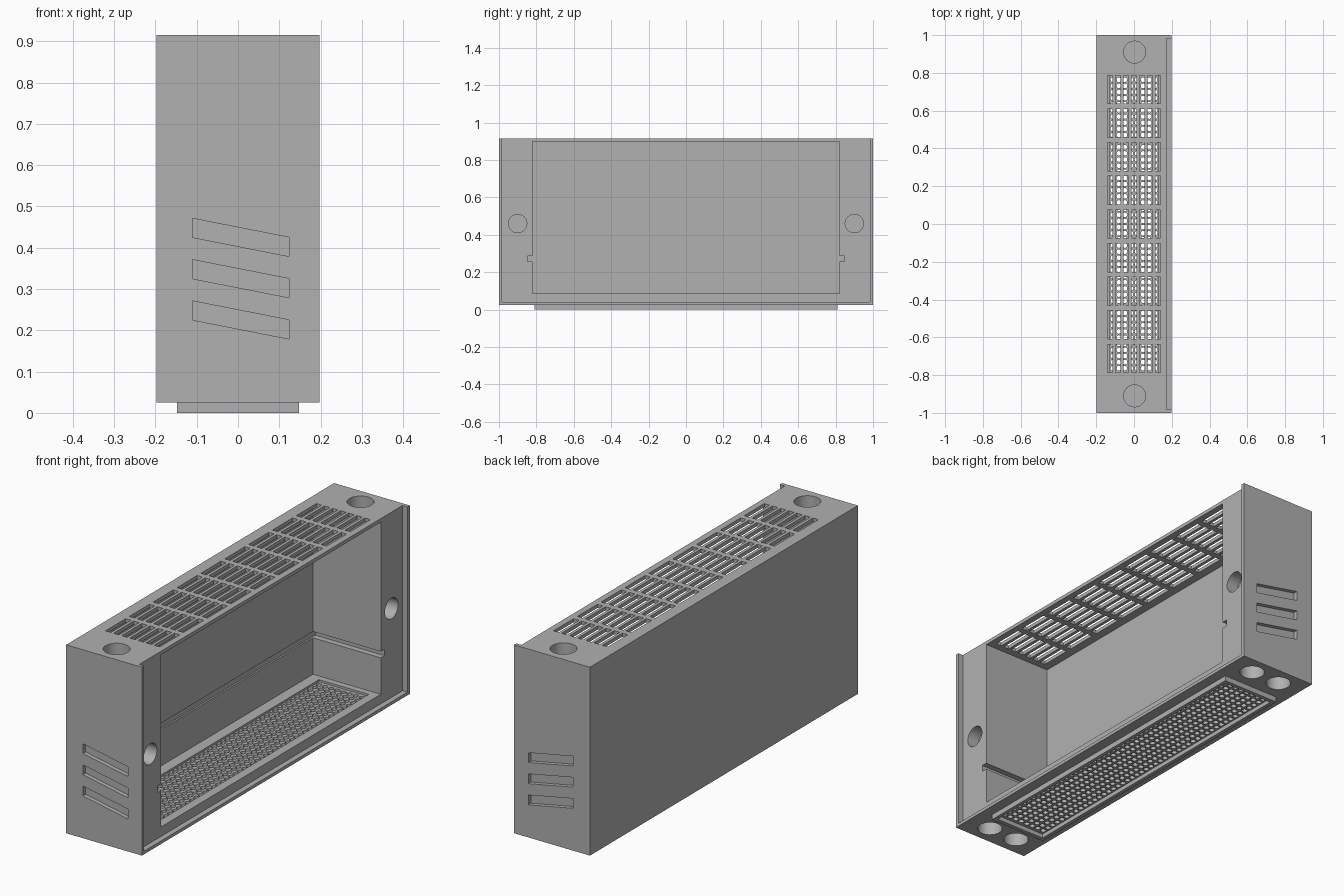
import bpy, bmesh, math
from mathutils import Matrix, Vector

cube = bpy.data.objects.get("Cube")
if cube:
    bpy.data.objects.remove(cube, do_unlink=True)

grey = bpy.data.materials.new("plain_grey")
grey.use_nodes = True
grey.diffuse_color = (0.44, 0.44, 0.44, 1)
grey.node_tree.nodes["Principled BSDF"].inputs["Base Color"].default_value = (0.44, 0.44, 0.44, 1)


def box(bm, x, y, z):
    """Add a box given its (low, high) range on each axis."""
    lo, hi = Vector((x[0], y[0], z[0])), Vector((x[1], y[1], z[1]))
    mat = Matrix.Translation((lo + hi) / 2) @ Matrix.Diagonal((*(hi - lo), 1))
    bmesh.ops.create_cube(bm, size=1, matrix=mat)


def cylinder(bm, centre, radius, depth, sides=40, axis="Z"):
    turn = Matrix.Rotation(math.pi / 2, 4, "Y") if axis == "X" else Matrix()
    bmesh.ops.create_cone(bm, cap_ends=True, segments=sides, radius1=radius, radius2=radius,
                          depth=depth, matrix=Matrix.Translation(centre) @ turn)


def prism_y(bm, profile, y0, y1):
    """Extrude an x-z profile along y."""
    face = bm.faces.new([bm.verts.new((x, y0, z)) for x, z in profile])
    ext = bmesh.ops.extrude_face_region(bm, geom=[face])["geom"]
    bmesh.ops.translate(bm, vec=(0, y1 - y0, 0),
                        verts=[g for g in ext if isinstance(g, bmesh.types.BMVert)])
    bmesh.ops.recalc_face_normals(bm, faces=bm.faces)


def make(name, bm):
    mesh = bpy.data.meshes.new(name)
    bm.to_mesh(mesh)
    bm.free()
    mesh.materials.append(grey)
    obj = bpy.data.objects.new(name, mesh)
    bpy.context.collection.objects.link(obj)
    return obj


def cut(obj, bm):
    """Subtract the given shapes from the object and apply the result."""
    cutter = make("cutter", bm)
    cutter.hide_render = True
    mod = obj.modifiers.new("cut", "BOOLEAN")
    mod.operation, mod.solver, mod.object = "DIFFERENCE", "EXACT", cutter
    graph = bpy.context.evaluated_depsgraph_get()
    result = bpy.data.meshes.new_from_object(obj.evaluated_get(graph))
    obj.modifiers.clear()
    obj.data = result
    bpy.data.objects.remove(cutter, do_unlink=True)


# Main housing
bm = bmesh.new()
box(bm, (-0.198, 0.198), (-1, 1), (0.025, 0.915))
housing = make("housing", bm)

# Shallow lid recess, open at the top
bm = bmesh.new()
box(bm, (0.172, 0.3), (-0.983, 0.983), (0.04, 1))
cut(housing, bm)

# Main cavity
bm = bmesh.new()
box(bm, (-0.182, 0.25), (-0.82, 0.82), (0.085, 0.898))
cut(housing, bm)

# Shelf groove round the cavity
bm = bmesh.new()
box(bm, (-0.19, 0.25), (-0.848, 0.848), (0.257, 0.287))
cut(housing, bm)

# Vent slots in the top
bm = bmesh.new()
for row in range(-4, 5):
    for col in range(-3, 4):
        x, y = col * 0.0425, row * 0.178
        box(bm, (x - 0.014, x + 0.014), (y - 0.075, y + 0.075), (0.85, 1))
cut(housing, bm)

# Opening in the floor
bm = bmesh.new()
box(bm, (-0.13, 0.13), (-0.79, 0.79), (-0.1, 0.2))
cut(housing, bm)

# Round sockets at both ends, then slanted slots in the end walls
bm = bmesh.new()
for s in (-1, 1):
    cylinder(bm, (0.003, s * 0.91, 0.9), 0.058, 0.2)
    cylinder(bm, (0.172, s * 0.9, 0.46), 0.049, 0.12, axis="X")
    for x in (-0.076, 0.076):
        cylinder(bm, (x, s * 0.91, 0.02), 0.055, 0.2)
cut(housing, bm)

bm = bmesh.new()
for s in (-1, 1):
    for i in range(3):
        z = 0.225 + i * 0.1
        prism_y(bm, [(-0.11, z), (0.124, z - 0.046), (0.124, z), (-0.11, z + 0.046)],
                s * 0.98, s * 1.05)
cut(housing, bm)

# Raised rim under the floor opening
bm = bmesh.new()
box(bm, (-0.148, 0.148), (-0.81, 0.81), (0, 0.026))
rim = make("bottom_rim", bm)
bm = bmesh.new()
box(bm, (-0.13, 0.13), (-0.79, 0.79), (-0.1, 0.2))
cut(rim, bm)

# Perforated floor grille
bm = bmesh.new()
box(bm, (-0.131, 0.131), (-0.791, 0.791), (0.02, 0.075))
grille = make("floor_grille", bm)
bm = bmesh.new()
for row in range(48):
    for col in range(8):
        cylinder(bm, ((col - 3.5) * 0.032, (row - 23.5) * 0.0325, 0.05), 0.0125, 0.2, sides=12)
cut(grille, bm)

# Smooth the round walls, keep the edges sharp
for obj in (housing, rim, grille):
    bpy.ops.object.select_all(action="DESELECT")
    obj.select_set(True)
    bpy.context.view_layer.objects.active = obj
    bpy.ops.object.shade_smooth_by_angle(angle=math.radians(35))
